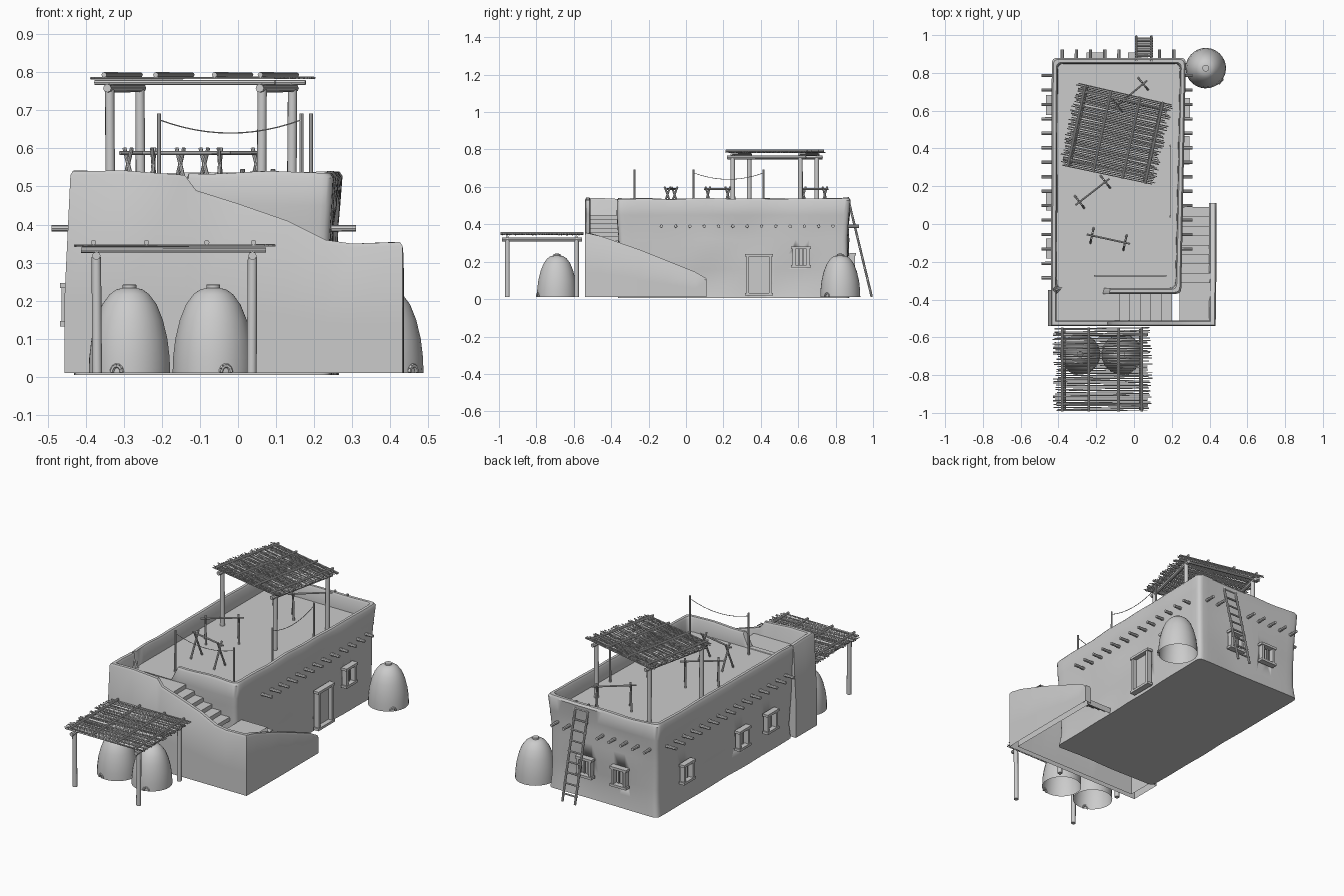
import bpy, bmesh, math, random
from mathutils import Vector, Matrix, noise

random.seed(4)
cube = bpy.data.objects.get("Cube")
if cube:
    bpy.data.objects.remove(cube)

clay = bpy.data.materials.new("plain_grey_clay")
clay.use_nodes = True
clay.diffuse_color = (0.6, 0.6, 0.6, 1)
clay.node_tree.nodes["Principled BSDF"].inputs["Base Color"].default_value = (0.6, 0.6, 0.6, 1)
ROOF = 0.455


def finish(name, bm, angle=40, fix=True):
    if fix:
        bmesh.ops.recalc_face_normals(bm, faces=bm.faces)
    mesh = bpy.data.meshes.new(name)
    bm.to_mesh(mesh)
    bm.free()
    mesh.materials.append(clay)
    obj = bpy.data.objects.new(name, mesh)
    bpy.context.collection.objects.link(obj)
    bpy.ops.object.select_all(action='DESELECT')
    obj.select_set(True)
    bpy.context.view_layer.objects.active = obj
    bpy.ops.object.shade_smooth_by_angle(angle=math.radians(angle))
    return obj


def pole(bm, a, b, r, sides=8, M=Matrix()):
    a, b = M @ Vector(a), M @ Vector(b)
    d = b - a
    T = Matrix.Translation((a + b) / 2) @ d.to_track_quat('Z', 'Y').to_matrix().to_4x4()
    bmesh.ops.create_cone(bm, cap_ends=True, segments=sides, radius1=r, radius2=r * 0.95,
                          depth=d.length, matrix=T)


def box(bm, center, size, M=Matrix()):
    bmesh.ops.create_cube(bm, size=1, matrix=M @ Matrix.Translation(center) @ Matrix.Diagonal((*size, 1)))


# Adobe house: lofted rings up the outside, over the parapet and down to the roof
CORNERS = [(-0.44, -0.37), (0.25, -0.37), (0.275, 0.88), (-0.435, 0.88)]


def ring(t, r=0.03, counts=(18, 32, 18, 32)):
    cs = [Vector((x - math.copysign(t, x + 0.08), y - math.copysign(t, y - 0.25))) for x, y in CORNERS]
    pts = []
    for i, c in enumerate(cs):
        nxt = cs[(i + 1) % 4]
        p = c + (cs[i - 1] - c).normalized() * r
        q = c + (nxt - c).normalized() * r
        end = nxt + (c - nxt).normalized() * r
        pts += [p.lerp(c, k / 4).lerp(c.lerp(q, k / 4), k / 4) for k in range(4)]
        pts += [q.lerp(end, k / counts[i]) for k in range(counts[i])]
    return pts


def top_height(p):
    if p.y < -0.3 and -0.41 < p.x < -0.14:
        return ROOF
    return 0.537 + 0.008 * noise.noise(Vector((p.x * 6, p.y * 6, 2)))


bm = bmesh.new()
layers = []
for z, bulge in [(0.005, 0.01), (0.08, 0.018), (0.16, 0.016), (0.24, 0.012), (0.32, 0.011),
                 (0.4, 0.009), (0.45, 0.005)]:
    row = []
    for p in ring(-bulge):
        n = 0.009 * noise.noise(Vector((p.x * 4, p.y * 4, z * 7)))
        d = (p - Vector((-0.08, 0.25))).normalized() * n
        row.append(bm.verts.new((p.x + d.x, p.y + d.y, z)))
    layers.append(row)
for t, drop in [(0, 0.012), (0.008, 0), (0.024, 0), (0.03, 0.01)]:
    layers.append([bm.verts.new((p.x, p.y, max(ROOF, top_height(p) - drop))) for p in ring(t)])
layers.append([bm.verts.new((p.x, p.y, ROOF - 0.003)) for p in ring(0.032)])
for lo, hi in zip(layers, layers[1:]):
    for i in range(len(lo)):
        bm.faces.new((lo[i - 1], lo[i], hi[i], hi[i - 1]))
bm.faces.new(layers[0])
bm.faces.new(layers[-1])
house = finish("house_walls", bm)

# Windows and door: recesses cut in the walls, with timber frames
cuts, frames = bmesh.new(), bmesh.new()


def opening(x, y, z, turn, w, h, door=False):
    M = Matrix.Translation((x, y, z)) @ Matrix.Rotation(math.radians(turn), 4, 'Z')
    box(cuts, (0, 0, 0), (0.06, w, h), M)
    for s in (-1, 1):
        box(frames, (-0.004, s * w / 2, 0), (0.03, 0.014, h), M)
        box(frames, (-0.002, 0, s * h / 2), (0.034, w + 0.03, 0.014), M)
        if not door:
            box(frames, (-0.015, s * w / 6, 0), (0.008, 0.008, h), M)
    if door:
        box(frames, (-0.017, 0, 0), (0.01, w, h), M)


opening(0.278, 0.39, 0.13, 0, 0.12, 0.21, True)
opening(0.282, 0.615, 0.225, 0, 0.075, 0.1)
for x in (0.02, -0.2):
    opening(x, 0.893, 0.19, 90, 0.075, 0.1)
for y in (0.63, 0.125, -0.13):
    opening(-0.452, y, 0.19, 180, 0.075, 0.1)
cutter = finish("opening_cutter", cuts)
cutter.hide_render = True
finish("window_and_door_frames", frames)
mod = house.modifiers.new("openings", 'BOOLEAN')
mod.operation, mod.solver, mod.object = 'DIFFERENCE', 'EXACT', cutter
bpy.context.view_layer.objects.active = house
bpy.ops.object.modifier_apply(modifier=mod.name)
bpy.data.objects.remove(cutter)

# Outer stair wall, sloping down around two sides
bm = bmesh.new()
path = [(-0.44, -0.35, 0.535), (-0.44, -0.45, 0.54), (-0.44, -0.54, 0.54), (-0.3, -0.54, 0.542),
        (-0.14, -0.54, 0.53), (-0.11, -0.54, 0.49), (0, -0.54, 0.455), (0.13, -0.54, 0.41),
        (0.23, -0.54, 0.36), (0.3, -0.54, 0.35), (0.432, -0.54, 0.354), (0.434, -0.45, 0.335),
        (0.436, -0.25, 0.265), (0.436, -0.1, 0.205), (0.436, 0.05, 0.145), (0.436, 0.11, 0.11)]
rows = []
for x, y, z in path:
    ix, iy = min(max(x, -0.41), 0.398), max(y, -0.51)
    out = -0.015 if x < -0.42 else 0
    sec = [(x + out, y, 0.01), (x + out, y, z * 0.4), (x, y, z - 0.01),
           (x * 0.8 + ix * 0.2, y * 0.8 + iy * 0.2, z), (ix * 0.8 + x * 0.2, iy * 0.8 + y * 0.2, z),
           (ix, iy, z - 0.01), (ix, iy, 0.01)]
    rows.append([bm.verts.new(c) for c in sec])
for a, b in zip(rows, rows[1:]):
    for i in range(6):
        bm.faces.new((a[i], a[i + 1], b[i + 1], b[i]))
bm.faces.new(rows[0])
bm.faces.new(rows[-1])
finish("stair_outer_wall", bm)


# Stairs: two stepped flights with a corner landing
def flight(bm, start, stop, z0, z1, steps, last, place):
    run, rise = (stop - start) / steps, (z1 - z0) / steps
    pts = [(start, z0)]
    for i in range(steps):
        pts += [(start + run * i, z0 + rise * (i + 1)), (start + run * (i + 1), z0 + rise * (i + 1))]
    pts[-1] = (last, z1)
    pairs = [[bm.verts.new(place(u, s, z)) for s in (0, 1)] for u, z in pts]
    for a, b in zip(pairs, pairs[1:]):
        bm.faces.new((a[0], a[1], b[1], b[0]))


bm = bmesh.new()
flight(bm, 0.09, -0.36, 0.01, 0.31, 9, -0.52, lambda u, s, z: (0.24 + 0.165 * s, u, z))
flight(bm, 0.2, -0.13, 0.31, 0.45, 6, -0.42, lambda u, s, z: (u, -0.52 + 0.17 * s, z))
for f in bm.faces:
    f.normal_update()
    if f.normal.z < -0.5:
        f.normal_flip()
finish("stair_treads", bm, 30, False)

# Roof beam ends sticking out of three walls
bm = bmesh.new()
for i in range(15):
    y = -0.285 + 0.0765 * i
    pole(bm, (-0.4, y, 0.39), (-0.49, y, 0.39), 0.009)
    if i > 1:
        pole(bm, (0.24, y, 0.39), (0.31, y, 0.39), 0.009)
for x in (-0.38, -0.305, -0.23, -0.155, -0.08, 0.135, 0.21):
    pole(bm, (x, 0.85, 0.39), (x, 0.925, 0.39), 0.009)
finish("roof_beam_ends", bm)


# Shade shelters: posts, beams, reed mat and top poles
def shelter(name, x, y, lift, foot, turn):
    M = Matrix.Translation((x, y, lift)) @ Matrix.Rotation(math.radians(turn), 4, 'Z')
    bm = bmesh.new()
    for s in (-1, 1):
        for t in (-1, 1):
            pole(bm, (s * 0.203, t * 0.185, foot), (s * 0.205, t * 0.185, 0.315), 0.013, 10, M)
        pole(bm, (s * 0.205, -0.215, 0.318), (s * 0.205, 0.215, 0.318), 0.011, 8, M)
        pole(bm, (-0.245, s * 0.185, 0.333), (0.24, s * 0.185, 0.333), 0.007, 8, M)
    for px in (-0.212, -0.073, 0.085, 0.208):
        pole(bm, (px, -0.222, 0.353), (px, 0.222, 0.353), 0.007, 8, M)
    finish(name + "_frame", bm)
    bm = bmesh.new()
    for i in range(50):
        v = -0.218 + 0.0089 * i
        a, b = (random.uniform(0.235, 0.265) for _ in range(2))
        w = random.uniform(-0.004, 0.004)
        pole(bm, (-a, v - w, 0.344), (b, v + w, 0.345), random.uniform(0.0025, 0.0036), 5, M)
    finish(name + "_reed_mat", bm)


shelter("front_shelter", -0.167, -0.77, 0, 0.01, 0)
shelter("roof_shelter", -0.097, 0.475, 0.44, 0.01, -12.4)

# Domed clay ovens, open underneath, each with a small arched vent
PROFILE = [(0.107, 0.01), (0.106, 0.05), (0.1, 0.1), (0.088, 0.15), (0.072, 0.19), (0.052, 0.217),
           (0.034, 0.23), (0.018, 0.233), (0.018, 0.242), (0.0, 0.243)]
for name, x, y, turn in [("left_oven", -0.065, -0.69, -72), ("right_oven", -0.285, -0.69, -108),
                         ("back_oven", 0.38, 0.825, -42)]:
    bm = bmesh.new()
    M = Matrix.Translation((x, y, 0)) @ Matrix.Rotation(math.radians(turn), 4, 'Z')
    vs = [bm.verts.new(M @ Vector((r, 0, z))) for r, z in PROFILE]
    es = [bm.edges.new(e) for e in zip(vs, vs[1:])]
    bmesh.ops.spin(bm, geom=vs + es, cent=(x, y, 0), axis=(0, 0, 1), angle=math.tau, steps=28)
    bmesh.ops.remove_doubles(bm, verts=bm.verts, dist=0.0005)
    arch = [(0.107, 0.014 * math.cos(k * math.pi / 6), 0.012 + 0.018 * math.sin(k * math.pi / 6))
            for k in range(7)]
    for a, b in zip(arch, arch[1:]):
        pole(bm, a, b, 0.006, 6, M)
    finish(name, bm)

# Drying racks: a bar on two crossed trestles
bm = bmesh.new()
for a, b in [((-0.31, 0.1), (-0.13, 0.24)), ((-0.25, -0.055), (-0.02, -0.105)), ((-0.11, 0.61), (0.07, 0.76))]:
    a, b = Vector((*a, 0.588)), Vector((*b, 0.588))
    pole(bm, a, b, 0.005)
    side = (b - a).normalized().cross(Vector((0, 0, 1)))
    for f in (0.12, 0.88):
        c = a.lerp(b, f)
        for s in (-1, 1):
            pole(bm, c + side * 0.04 * s - Vector((0, 0, 0.135)), c - side * 0.016 * s + Vector((0, 0, 0.013)), 0.0055)
finish("drying_racks", bm)

# Washing lines: posts with a sagging cord
bm = bmesh.new()
for a, b in [((-0.207, -0.275), (0.167, -0.275)), ((0.192, 0.04), (0.192, 0.415))]:
    a, b = Vector((*a, 0.675)), Vector((*b, 0.675))
    for p in (a, b):
        pole(bm, (p.x, p.y, ROOF - 0.01), (p.x, p.y, 0.692), 0.0055)
    cord = [a.lerp(b, k / 12) - Vector((0, 0, 0.14 * k / 12 * (1 - k / 12))) for k in range(13)]
    for p, q in zip(cord, cord[1:]):
        pole(bm, p, q, 0.0018, 5)
finish("washing_lines", bm)

# Ladder leaning on the back wall
bm = bmesh.new()
foot, head = Vector((0, 0.993, 0.012)), Vector((0, 0.865, 0.545))
for x in (0.012, 0.092):
    pole(bm, foot + Vector((x, 0, 0)), head + Vector((x, 0, 0)), 0.0065)
for k in range(9):
    p = foot.lerp(head, 0.08 + 0.105 * k)
    pole(bm, p + Vector((0.004, 0, 0)), p + Vector((0.1, 0, 0)), 0.005)
finish("ladder", bm)
